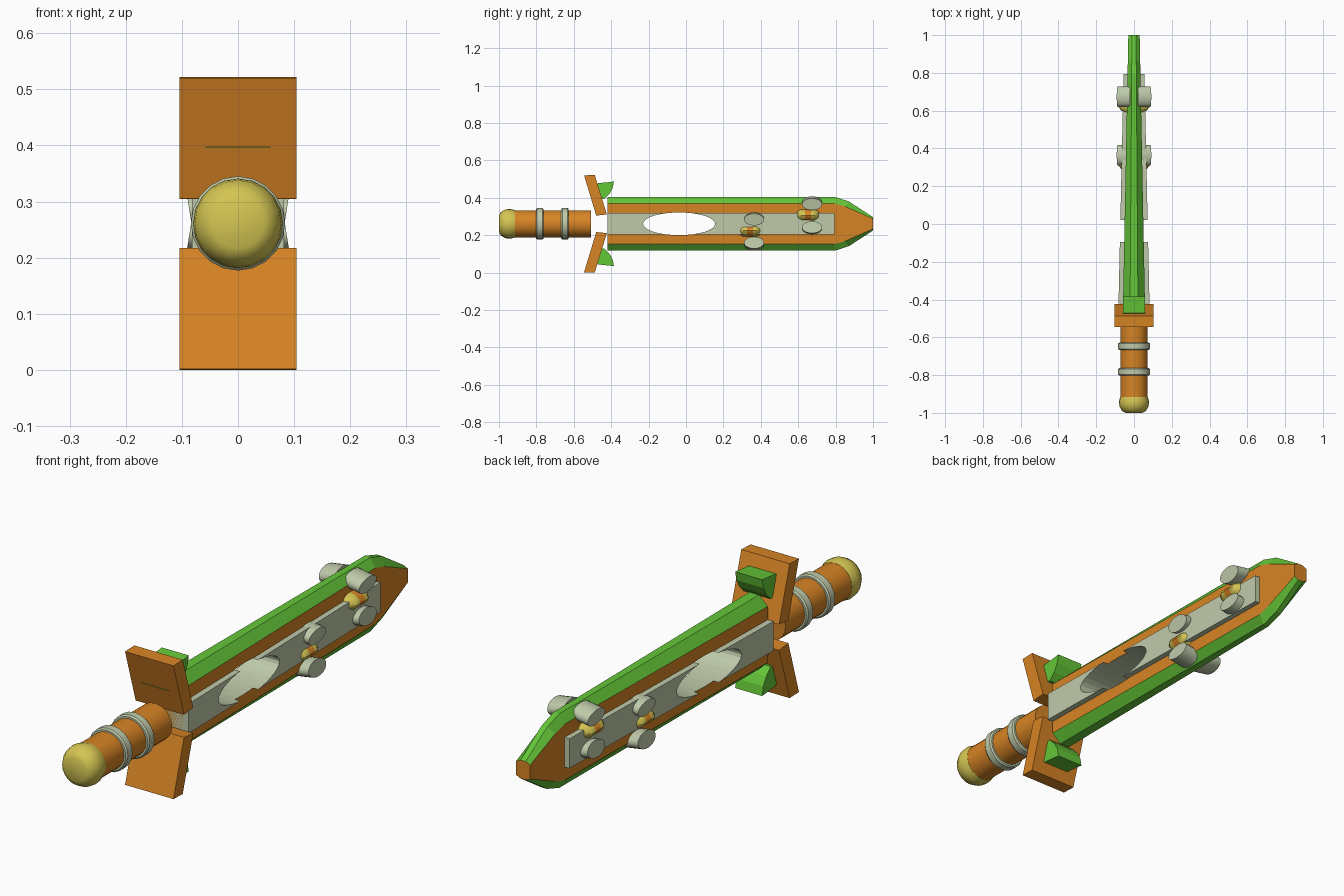
import bpy, bmesh, math
from mathutils import Matrix, Vector

if "Cube" in bpy.data.objects:
    bpy.data.objects.remove(bpy.data.objects["Cube"])

C = 0.261  # height of the centre line


def mat(name, rgb):
    m = bpy.data.materials.new(name)
    m.diffuse_color = (*rgb, 1)
    m.use_nodes = True
    m.node_tree.nodes["Principled BSDF"].inputs["Base Color"].default_value = m.diffuse_color
    return m


MATS = [mat("orange", (0.68, 0.23, 0.018)), mat("green", (0.13, 0.57, 0.04)),
        mat("pale_grey", (0.52, 0.59, 0.40)), mat("yellow", (0.66, 0.56, 0.085))]
ORANGE, GREEN, GREY, YELLOW = range(4)


def finish(bm, name, color=None, smooth=False):
    bmesh.ops.recalc_face_normals(bm, faces=bm.faces)
    if color is not None:
        for f in bm.faces:
            f.material_index = color
    me = bpy.data.meshes.new(name)
    bm.to_mesh(me)
    bm.free()
    for m in MATS:
        me.materials.append(m)
    if smooth:
        for p in me.polygons:
            p.use_smooth = True
        me.set_sharp_from_angle(angle=math.radians(35))
    ob = bpy.data.objects.new(name, me)
    bpy.context.collection.objects.link(ob)
    return ob


def lathe(name, prof, color, z=C, sides=20, sx=1.0, band=None):
    """Closed solid turned about the y axis; prof holds (y, radius)."""
    bm = bmesh.new()
    rings = []
    for y, r in prof:
        rings.append([bm.verts.new((r * sx * math.cos(2 * math.pi * i / sides), y,
                                    z + r * math.sin(2 * math.pi * i / sides)))
                      for i in range(sides)])
    for k in range(len(rings) - 1):
        a, b = rings[k], rings[k + 1]
        for i in range(sides):
            j = (i + 1) % sides
            f = bm.faces.new((a[i], a[j], b[j], b[i]))
            f.material_index = ORANGE if band and k in band else color
    for r in (rings[0], rings[-1]):
        bm.faces.new(r).material_index = color
    return finish(bm, name, smooth=True)


def prism(name, pts, w, color, flip=False):
    """Side profile (y, z) extruded across x; w is a half width or a function of y."""
    bm = bmesh.new()
    wf = w if callable(w) else (lambda y: w)
    s = [[bm.verts.new((k * wf(y), y, 2 * C - z if flip else z)) for y, z in pts] for k in (1, -1)]
    for r in s:
        bm.faces.new(r)
    n = len(pts)
    for i in range(n):
        j = (i + 1) % n
        bm.faces.new((s[0][i], s[0][j], s[1][j], s[1][i]))
    return finish(bm, name, color)


# Grip, rings and pommel
lathe("grip", [(-0.94, 0.072), (-0.508, 0.072)], ORANGE)
for i, y in enumerate((-0.782, -0.647)):
    lathe(f"grip_ring_{i}", [(y - 0.02, 0.079), (y - 0.014, 0.084), (y + 0.014, 0.084), (y + 0.02, 0.079)], GREY)
lathe("pommel", [(-1.0, 0.045), (-0.99, 0.063), (-0.965, 0.077), (-0.94, 0.08), (-0.915, 0.073)], YELLOW)

# Slanted guards with curved fins
for flip, tag in ((False, "upper"), (True, "lower")):
    prism(f"{tag}_guard", [(-0.545, 0.52), (-0.488, 0.522), (-0.423, 0.311), (-0.48, 0.305)], 0.104, ORANGE, flip)
    prism(f"{tag}_guard_fin", [(-0.50 if flip else -0.5085, 0.3965), (-0.47, 0.478), (-0.385, 0.487),
                               (-0.392, 0.452), (-0.41, 0.42), (-0.437, 0.393)], 0.058, GREEN, flip)

# Blade: orange flat sides, green bevelled edges, thinner towards the tip
half = lambda y: 0.058 - (y + 0.42) * 0.0197
outer = [(-0.42, 0.144), (0.795, 0.144), (0.87, 0.12), (1.0, 0.036)]
inner = [(-0.42, 0.109), (0.795, 0.109), (0.85, 0.093), (1.0, 0.027)]
loop = lambda p: [(y, C + h) for y, h in p] + [(y, C - h) for y, h in reversed(p)]
bm = bmesh.new()
V = {}
for s in (1, -1):
    V[s, 'o'] = [bm.verts.new((s * 0.36 * half(y), y, z)) for y, z in loop(outer)]
    V[s, 'i'] = [bm.verts.new((s * half(y), y, z)) for y, z in loop(inner)]
    bm.faces.new(V[s, 'i']).material_index = ORANGE
    for i in (0, 1, 2, 4, 5, 6):
        bm.faces.new((V[s, 'i'][i], V[s, 'i'][i + 1], V[s, 'o'][i + 1], V[s, 'o'][i])).material_index = GREEN
for i in (0, 1, 2, 4, 5, 6):
    bm.faces.new((V[1, 'o'][i], V[1, 'o'][i + 1], V[-1, 'o'][i + 1], V[-1, 'o'][i])).material_index = GREEN
for a, b in ((3, 4), (7, 0)):
    bm.faces.new([V[1, 'i'][a], V[1, 'o'][a], V[-1, 'o'][a], V[-1, 'i'][a],
                  V[-1, 'i'][b], V[-1, 'o'][b], V[1, 'o'][b], V[1, 'i'][b]]).material_index = ORANGE
blade = finish(bm, "blade")

# Grey centre plate standing proud of both sides
plate = prism("centre_plate", [(-0.42, C - 0.0575), (0.795, C - 0.0575), (0.795, C + 0.0575), (-0.42, C + 0.0575)],
              lambda y: 0.082 - (y + 0.42) * 0.0222, GREY)

# Oval window cut through the blade and plate
oval = [(-0.037 + 0.193 * math.cos(2 * math.pi * i / 32), C + 0.0605 * math.sin(2 * math.pi * i / 32))
        for i in range(32)]
cutter = prism("window_cutter", oval, 0.2, GREY)
cutter.hide_render = True
for ob in (blade, plate):
    m = ob.modifiers.new("window", 'BOOLEAN')
    m.operation, m.solver, m.object = 'DIFFERENCE', 'EXACT', cutter
bpy.context.view_layer.update()
dg = bpy.context.evaluated_depsgraph_get()
cut = [(ob, bpy.data.meshes.new_from_object(ob.evaluated_get(dg))) for ob in (blade, plate)]
for ob, me in cut:
    ob.modifiers.clear()
    ob.data = me
bpy.data.objects.remove(cutter)

# Two sets of oval studs with a small barrel between them
for n, (y, z) in enumerate(((0.364, 0.222), (0.674, 0.304))):
    for up in (1, -1):
        for s in (1, -1):
            bm = bmesh.new()
            bmesh.ops.create_cone(bm, cap_ends=True, segments=20, radius1=1, radius2=1, depth=1)
            tilt = Matrix.Rotation(s * up * math.radians(9), 4, 'Y')
            M = (Matrix.Translation((s * 0.052, y, z + up * 0.067)) @ tilt
                 @ Matrix.Rotation(math.pi / 2, 4, 'Y') @ Matrix.Diagonal((0.032, 0.054, 0.07, 1)))
            bm.transform(M)
            finish(bm, f"stud_{n}_{'upper' if up > 0 else 'lower'}_{'right' if s > 0 else 'left'}", GREY, True)
    yc = y - 0.022
    lathe(f"small_barrel_{n}", [(yc - 0.063, 0.02), (yc - 0.053, 0.03), (yc - 0.034, 0.037), (yc - 0.016, 0.037),
                                (yc + 0.016, 0.037), (yc + 0.034, 0.037), (yc + 0.053, 0.03), (yc + 0.063, 0.02)],
          YELLOW, z=z + 0.002, sides=16, sx=2.2, band=(3,))
